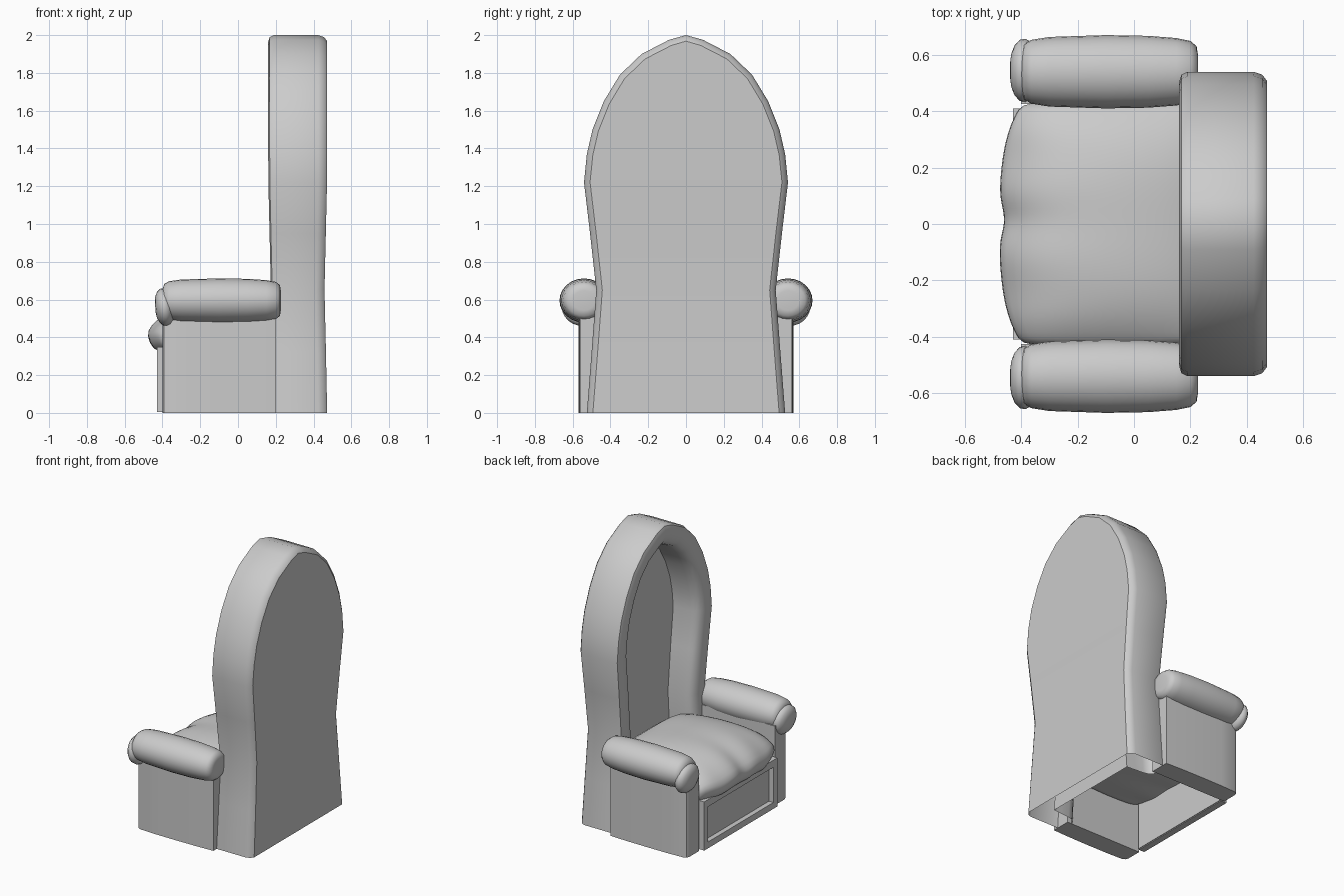
import bpy, bmesh, math
from mathutils import Vector

if "Cube" in bpy.data.objects:
    bpy.data.objects.remove(bpy.data.objects["Cube"])


def make(name, verts, faces, angle=40):
    me = bpy.data.meshes.new(name)
    me.from_pydata([tuple(v) for v in verts], [], faces)
    bm = bmesh.new()
    bm.from_mesh(me)
    bmesh.ops.remove_doubles(bm, verts=bm.verts, dist=1e-5)
    bmesh.ops.recalc_face_normals(bm, faces=bm.faces)
    bm.to_mesh(me)
    bm.free()
    ob = bpy.data.objects.new(name, me)
    bpy.context.collection.objects.link(ob)
    bpy.ops.object.select_all(action='DESELECT')
    bpy.context.view_layer.objects.active = ob
    ob.select_set(True)
    bpy.ops.object.shade_smooth_by_angle(angle=math.radians(angle))
    return ob


def prism(name, plan, z0, z1):
    # upright block with the given plan outline
    k = len(plan)
    verts = [(x, y, z) for z in (z0, z1) for x, y in plan]
    faces = [(i, (i + 1) % k, (i + 1) % k + k, i + k) for i in range(k)]
    faces += [tuple(range(k)), tuple(range(k, 2 * k))]
    return make(name, verts, faces)


def box(name, lo, hi):
    return prism(name, [(lo[0], lo[1]), (hi[0], lo[1]), (hi[0], hi[1]), (lo[0], hi[1])], lo[2], hi[2])


def lathe_x(name, profile, cy, cz, sy, sz, n=24, lean=0.0):
    # turned shape around an axis parallel to x
    verts, faces = [], []
    for x, r in profile:
        for k in range(n):
            a = 2 * math.pi * k / n
            dz = r * sz * math.sin(a)
            verts.append((x - lean * dz, cy + r * sy * math.cos(a), cz + dz))
    for i in range(len(profile) - 1):
        for k in range(n):
            l = (k + 1) % n
            faces.append((i * n + k, i * n + l, (i + 1) * n + l, (i + 1) * n + k))
    faces += [tuple(range(n)), tuple(range((len(profile) - 1) * n, len(profile) * n))]
    return make(name, verts, faces, 50)


# backrest: arched outline, swept through a rim cross-section
half = [(.525, 0), (.50, .32), (.475, .65), (.508, .95), (.54, 1.22), (.525, 1.37), (.495, 1.5),
        (.435, 1.65), (.35, 1.79), (.235, 1.90), (.09, 1.975)]
outline = [Vector(p) for p in half] + [Vector((0, 2))] + [Vector((-y, z)) for y, z in reversed(half)]
n = len(outline)


def inset(d):
    pts = []
    for i, p in enumerate(outline):
        t = (outline[min(i + 1, n - 1)] - outline[max(i - 1, 0)]).normalized()
        q = p + Vector((-t.y, t.x)) * d
        if i in (0, n - 1):
            q.y = 0
        pts.append(q)
    return pts


def waist(x, z):
    # the back is a little thinner at arm height
    k = 1 - .09 * max(0, 1 - abs(z - .65) / .6)
    return .315 + (x - .315) * k


section = [(.472, .032), (.455, .01), (.425, 0), (.19, 0), (.168, .01), (.16, .035), (.163, .085),
           (.175, .12), (.20, .143), (.235, .152), (.30, .157), (.365, .162)]
verts, faces = [], []
for x, d in section:
    verts += [(waist(x, q.y), q.x, q.y) for q in inset(d)]
for s in range(len(section) - 1):
    for i in range(n - 1):
        a = s * n + i
        faces.append((a, a + 1, a + n + 1, a + n))
for s in (0, len(section) - 1):  # back face and recessed panel
    for i in range(n // 2):
        a, b = s * n + i, s * n + n - 1 - i
        quad = (a, a + 1, b - 1, b)
        faces.append(quad if a + 1 != b - 1 else (a, a + 1, b))
make("backrest", verts, faces, 35)

# seat cushion: profile in x-z lofted across y
prof = [(.36, .36), (.36, .50), (.2, .56), (0, .59), (-.2, .585), (-.33, .555), (-.43, .495),
        (-.488, .43), (-.475, .37), (-.435, .315), (-.3, .31), (0, .30)]
rows, verts, faces = 25, [], []
m = len(prof)
for j in range(rows):
    y = -.44 + .88 * j / (rows - 1)
    u = abs(y) / .44
    crown = 1 - .6 * u ** 3.5
    back = .04 * u ** 2 + .05 * u ** 5 + .02 * math.exp(-((y - .015) / .06) ** 2)
    for x, z in prof:
        w = max(0, -x / .475) ** 2
        ripple = .006 * math.cos(y * 26) * w
        k = crown if z > .42 else 1 - .1 * u ** 4
        verts.append((x + back * w, y, .41 + (z - .41) * k - ripple))
for j in range(rows - 1):
    for i in range(m):
        k = (i + 1) % m
        faces.append((j * m + i, j * m + k, (j + 1) * m + k, (j + 1) * m + i))
faces += [tuple(range(m)), tuple(range((rows - 1) * m, rows * m))]
seat = make("seat_cushion", verts, faces, 60)
sub = seat.modifiers.new("soften", 'SUBSURF')
sub.levels = sub.render_levels = 1

# front apron: frame around a recessed panel
box("apron_panel", (-.395, -.41, 0.01), (-.38, .41, .34))
box("apron_rail_bottom", (-.43, -.41, 0.005), (-.385, .41, .05))
box("apron_rail_top", (-.43, -.41, .30), (-.385, .41, .35))
for s, side in ((-1, "right"), (1, "left")):
    y0, y1 = sorted((s * .365, s * .41))
    box("apron_stile_" + side, (-.43, y0, .05), (-.385, y1, .30))

    # arm sides with a rounded front corner
    plan = [(.20, .425), (.20, .562), (.08, .567), (-.1, .569), (-.26, .568), (-.37, .563),
            (-.392, .553), (-.40, .535), (-.40, .425)]
    prism("arm_side_" + side, [(x, s * y) for x, y in plan], 0, .56)

    # padded rolls and front discs
    lathe_x("arm_roll_" + side,
            [(-.40, .5), (-.39, .75), (-.365, .87), (-.3, .95), (-.1, 1), (.05, .98), (.15, .92),
             (.20, .84), (.222, .7), (.227, .45)], s * .54, .595, .13, .117)
    lathe_x("arm_disc_" + side,
            [(-.438, .3), (-.434, .55), (-.423, .8), (-.405, .97), (-.385, 1), (-.365, .9), (-.35, .7)],
            s * .545, .56, .112, .10, lean=.08)
